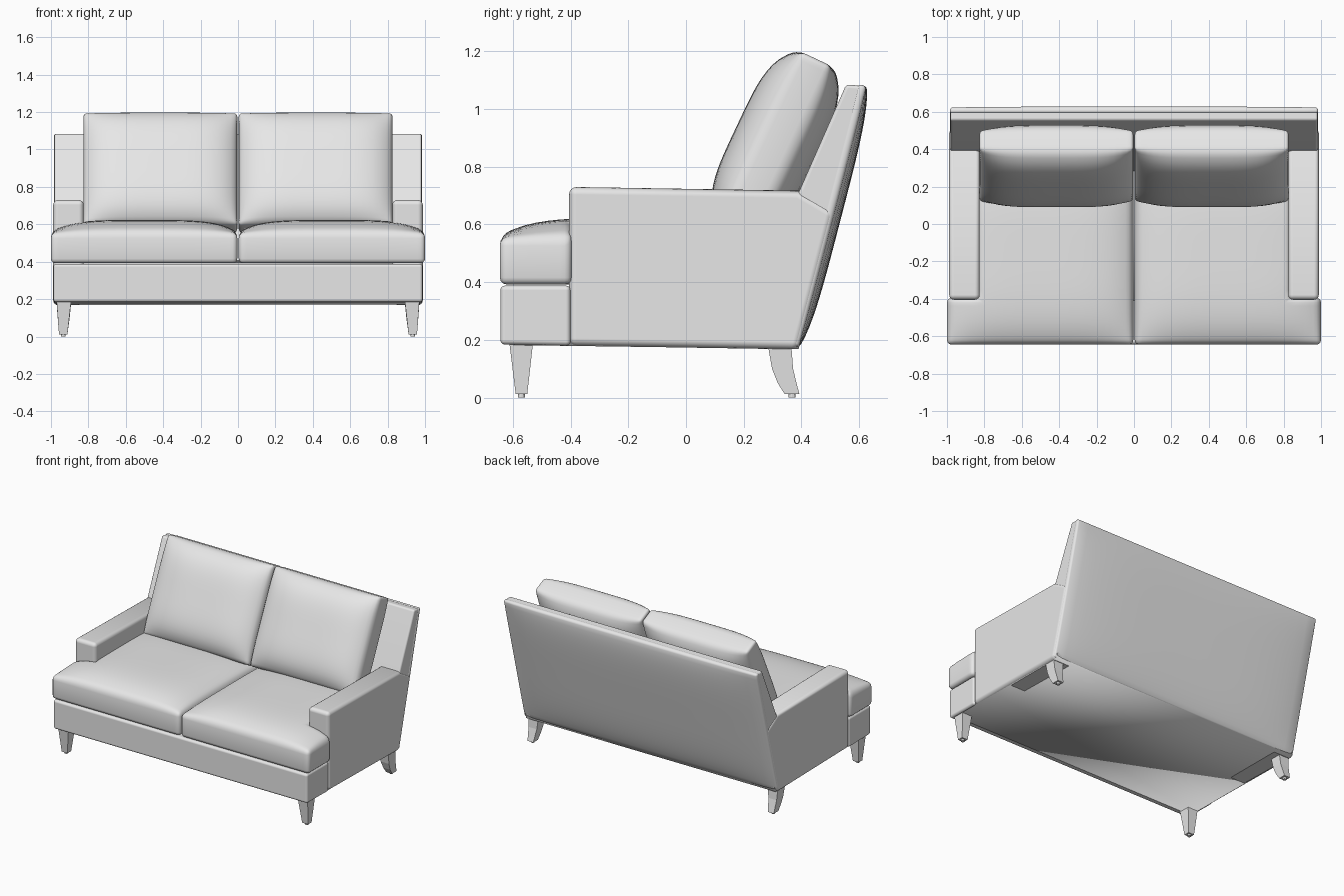
import bpy
import bmesh
from mathutils import Matrix, Vector

cube = bpy.data.objects.get("Cube")
if cube:
    bpy.data.objects.remove(cube, do_unlink=True)

grey = bpy.data.materials.new("light_grey")
grey.use_nodes = True
grey.diffuse_color = (0.8, 0.8, 0.8, 1)
grey.node_tree.nodes["Principled BSDF"].inputs["Base Color"].default_value = (0.8, 0.8, 0.8, 1)


def finish(name, bm, mirror=False, bevel=0.0, smooth=True):
    bmesh.ops.recalc_face_normals(bm, faces=bm.faces)
    for f in bm.faces:
        f.smooth = smooth
    mesh = bpy.data.meshes.new(name)
    bm.to_mesh(mesh)
    bm.free()
    mesh.materials.append(grey)
    ob = bpy.data.objects.new(name, mesh)
    bpy.context.collection.objects.link(ob)
    if bevel:
        b = ob.modifiers.new("soft_edges", "BEVEL")
        b.width, b.segments, b.harden_normals = bevel, 4, True
        b.limit_method = "ANGLE"
    if mirror:
        m = ob.modifiers.new("other_side", "MIRROR")
        m.use_mirror_merge = False
    return ob


def slab(name, profile, x0, x1, bevel, mirror=False):
    """Side profile of (y, z) points extruded along x."""
    bm = bmesh.new()
    face = bm.faces.new([bm.verts.new((x0, y, z)) for y, z in profile])
    out = bmesh.ops.extrude_face_region(bm, geom=[face])
    for v in out["geom"]:
        if isinstance(v, bmesh.types.BMVert):
            v.co.x = x1
    return finish(name, bm, mirror, bevel)


def cushion(name, origin, lean, size, puff, rounding, notch=None, mirror=False):
    """Rounded slab with crowned faces; lean is the (y, z) direction of its height."""
    w, h, t = size
    n = 24
    bm = bmesh.new()
    bmesh.ops.create_grid(bm, x_segments=n, y_segments=n, size=0.5)
    if notch:
        cut = [f for f in bm.faces
               if f.calc_center_median().x + 0.5 > notch[0]
               and f.calc_center_median().y + 0.5 > notch[1]]
        bmesh.ops.delete(bm, geom=cut, context="FACES")
    for v in bm.verts:
        v.co = ((v.co.x + 0.5) * w, (v.co.y + 0.5) * h, 0)
    out = bmesh.ops.extrude_face_region(bm, geom=bm.faces[:])
    for v in out["geom"]:
        if isinstance(v, bmesh.types.BMVert):
            v.co.z = t
    bmesh.ops.recalc_face_normals(bm, faces=bm.faces)
    rim = [e for e in bm.edges if e.calc_face_angle(0) > 1]
    bmesh.ops.bevel(bm, geom=rim, offset=rounding, segments=3, profile=0.5, affect="EDGES")
    # crown both broad faces, fading to nothing at the rim
    for v in bm.verts:
        a, b = 2 * v.co.x / w - 1, 2 * v.co.y / h - 1
        crown = (max(0, 1 - a ** 4) * max(0, 1 - b ** 4)) ** 0.7
        v.co.z += crown * (puff[0] if v.co.z > t / 2 else -puff[1])
    up = Vector((0, *lean)).normalized()
    side = Vector((1, 0, 0))
    frame = Matrix((side, up, side.cross(up))).transposed().to_4x4()
    bm.transform(Matrix.Translation(origin) @ frame)
    return finish(name, bm, mirror)


def leg(name, sections):
    """Loft of rectangular sections (z, y front, y back, x inner, x outer), plus a glide."""
    bm = bmesh.new()
    rings = [[bm.verts.new(p) for p in ((xi, yf, z), (xo, yf, z), (xo, yb, z), (xi, yb, z))]
             for z, yf, yb, xi, xo in sections]
    for lo, hi in zip(rings, rings[1:]):
        for i in range(4):
            j = (i + 1) % 4
            bm.faces.new((lo[i], lo[j], hi[j], hi[i]))
    bm.faces.new(rings[0])
    bm.faces.new(rings[-1])
    z, yf, yb, xi, xo = sections[0]
    spot = Matrix.Translation(((xi + xo) / 2, (yf + yb) / 2, z / 2))
    bmesh.ops.create_cone(bm, cap_ends=True, segments=12, radius1=0.012, radius2=0.012,
                          depth=z, matrix=spot)
    return finish(name, bm, mirror=True, smooth=False)


# Base: front rail and the deck behind it
slab("front_rail", [(-0.643, 0.184), (-0.40, 0.18), (-0.40, 0.388), (-0.643, 0.388)],
     -0.987, 0.987, 0.016)
slab("seat_deck", [(-0.60, 0.182), (0.39, 0.168), (0.45, 0.41), (-0.60, 0.38)],
     -0.97, 0.97, 0.0)

# Arms
slab("arm", [(-0.405, 0.18), (-0.405, 0.73), (0.39, 0.717), (0.515, 0.645), (0.39, 0.167)],
     0.825, 0.988, 0.026, mirror=True)

# Leaning back frame and its padded rear panel
slab("back_frame", [(0.385, 0.168), (0.61, 1.08), (0.555, 1.085), (0.39, 0.71), (0.28, 0.40)],
     -0.982, 0.982, 0.012)
cushion("back_panel", (-0.984, 0.375, 0.175), (0.235, 0.905), (1.968, 0.934, 0.03),
        (0.0, 0.03), 0.012).location.y = 0.015

# Seat cushions, each wrapping round the front of its arm
cushion("seat_cushion", (0.004, -0.645, 0.392), (1, 0), (0.996, 0.995, 0.158),
        (0.073, 0.0), 0.024, notch=(0.83, 0.25), mirror=True)

# Loose back cushions
cushion("back_cushion", (0.004, 0.22, 0.553), (0.425, 0.905), (0.822, 0.66, 0.11),
        (0.095, 0.09), 0.016, mirror=True)

# Legs
leg("front_leg", [(0.012, -0.59, -0.55, 0.912, 0.957), (0.19, -0.612, -0.53, 0.892, 0.97)])
leg("rear_leg", [(0.012, 0.342, 0.393, 0.912, 0.957), (0.05, 0.318, 0.383, 0.907, 0.96),
                 (0.10, 0.298, 0.371, 0.90, 0.964), (0.18, 0.284, 0.365, 0.892, 0.97)])
